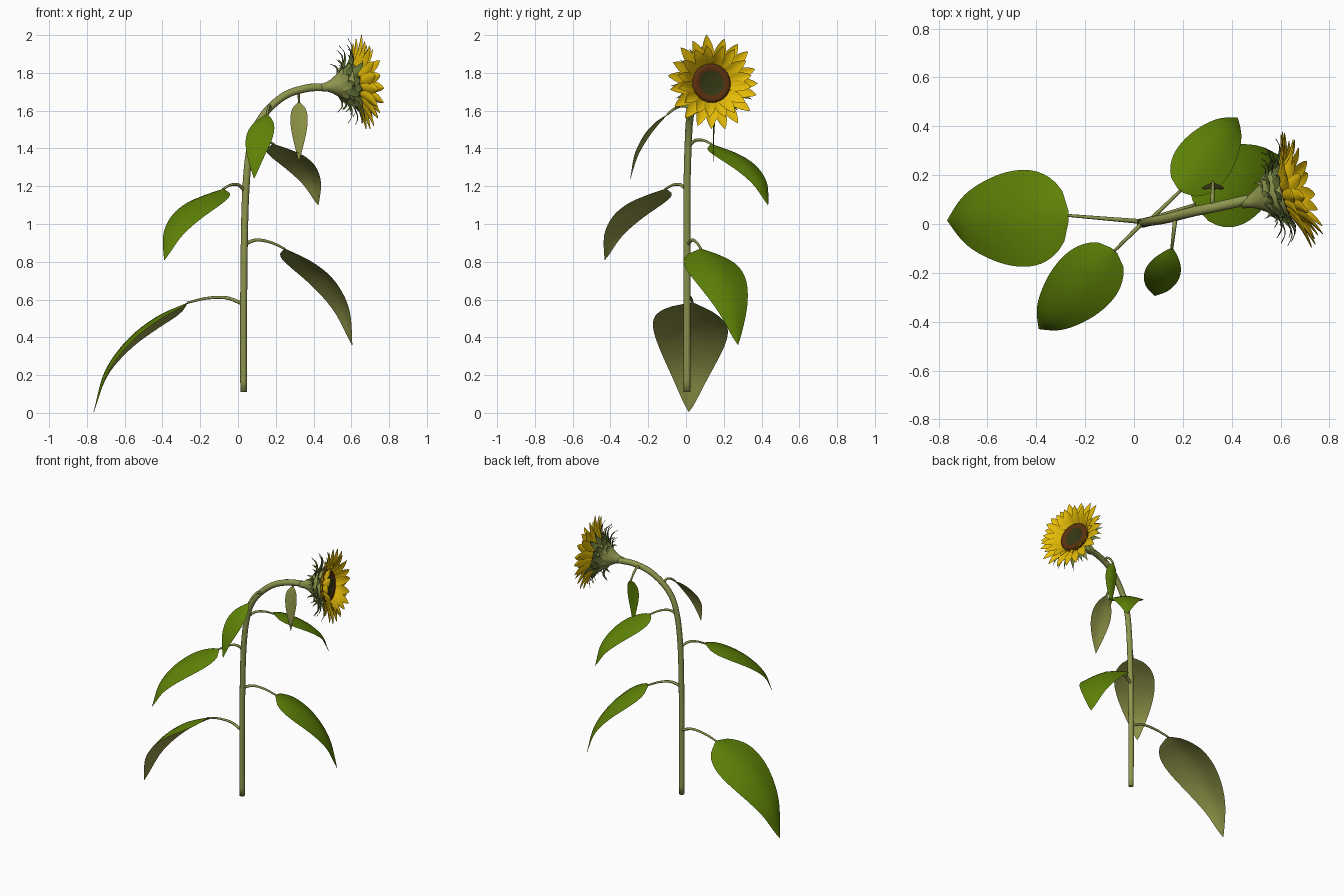
import bpy, bmesh, math, random
from mathutils import Vector as V

if "Cube" in bpy.data.objects:
    bpy.data.objects.remove(bpy.data.objects["Cube"])

random.seed(4)


def mat(name, *rgb):
    m = bpy.data.materials.new(name)
    m.diffuse_color = (*rgb, 1)
    m.use_nodes = True
    m.node_tree.nodes["Principled BSDF"].inputs["Base Color"].default_value = m.diffuse_color
    return m


STEM = mat("stem_olive", .27, .30, .075)
LEAF = mat("leaf_green", .112, .225, .002)
UNDER = mat("leaf_underside", .28, .30, .065)
SEPAL = mat("sepal_green", .16, .215, .045)
PETAL = mat("petal_yellow", .83, .53, .002)
BROWN = mat("disc_brown", .105, .03, .005)
CORE = mat("disc_core", .034, .04, .007)


def finish(name, bm, mats):
    me = bpy.data.meshes.new(name)
    bm.to_mesh(me)
    bm.free()
    for m in mats:
        me.materials.append(m)
    for p in me.polygons:
        p.use_smooth = True
    bpy.context.collection.objects.link(bpy.data.objects.new(name, me))


def spline(pts, n):
    """n+1 points on a Catmull-Rom curve through pts"""
    p = [V(q) for q in pts]
    p = [2 * p[0] - p[1]] + p + [2 * p[-1] - p[-2]]
    out = []
    for i in range(n + 1):
        u = i / n * (len(pts) - 1)
        k = min(int(u), len(pts) - 2)
        t = u - k
        a, b, c, d = p[k:k + 4]
        out.append((2 * b + (c - a) * t + (2 * a - 5 * b + 4 * c - d) * t * t
                    + (3 * b - a - 3 * c + d) * t ** 3) / 2)
    return out


def tangent(path, i):
    return (path[min(i + 1, len(path) - 1)] - path[max(i - 1, 0)]).normalized()


def skin(bm, rings, pick=None):
    """quads between closed rings of points, capped at both ends"""
    rings = [[bm.verts.new(p) for p in r] for r in rings]
    n = len(rings[0])
    for i, (a, b) in enumerate(zip(rings, rings[1:])):
        for k in range(n):
            f = bm.faces.new((a[k], a[(k + 1) % n], b[(k + 1) % n], b[k]))
            f.material_index = pick(i) if pick else 0
    bm.faces.new(rings[0][::-1])
    bm.faces.new(rings[-1]).material_index = pick(len(rings)) if pick else 0


def circle(c, r, u, w, sides):
    return [c + r * (math.cos(a) * u + math.sin(a) * w)
            for a in (2 * math.pi * k / sides for k in range(sides))]


def tube(name, path, r0, r1, sides):
    """tapered round sweep along a path"""
    bm, rings, ref = bmesh.new(), [], V((.2, 1, 0))
    for i, p in enumerate(path):
        t = tangent(path, i)
        ref = (ref - t * ref.dot(t)).normalized()
        r = r0 + (r1 - r0) * i / (len(path) - 1)
        rings.append(circle(p, r, ref, t.cross(ref), sides))
    skin(bm, rings)
    finish(name, bm, [STEM])


def blade(bm, path, side, half, shape, droop, cols):
    """two-sided leaf or petal; the underside gets material 1"""
    n = len(path) - 1
    start, skew, power = shape
    for layer in (0, 1):
        grid = []
        for i, p in enumerate(path):
            nor = tangent(path, i).cross(side).normalized()
            t = (start + (1 - start) * i / n) ** skew
            w = half * max(math.sin(math.pi * t), .002) ** power
            row = []
            for j in range(cols + 1):
                s = 2 * j / cols - 1
                drop = droop * w * abs(s) ** 1.5 + layer * .003 * (1 - s * s)
                row.append(bm.verts.new(p + side * (w * s) - nor * drop))
            grid.append(row)
        for a, b in zip(grid, grid[1:]):
            for j in range(cols):
                q = (a[j], b[j], b[j + 1], a[j + 1])
                bm.faces.new(q[::-1] if layer else q).material_index = layer


# outline = sine hump: (start phase, skew, power)
HEART, SLIM, PETAL_SHAPE, SEPAL_SHAPE = (.002, .6, .85), (.01, .9, .95), (.15, 1, .8), (.5, 1, 1.3)

# ---- stem
tube("stem", spline([(.03, .005, .11), (.03, .005, .6), (.04, .005, 1.15), (.07, .012, 1.43),
                     (.13, .022, 1.57), (.24, .05, 1.675), (.36, .075, 1.718), (.47, .1, 1.725)], 56),
     .018, .021, 14)


# ---- leaves: arched stalk, then a blade that bends ever more downward
def leaf(name, start, base, tip, half, shape=HEART, head=None, roll=0):
    start, base, tip = V(start), V(base), V(tip)
    stalk = [start.lerp(base, t) + V((0, 0, .034 * math.sin(math.pi * t ** .8))) for t in (0, .3, .65, 1)]
    tube("petiole_" + name, spline(stalk, 16), .010, .006, 8)
    d = tip - base
    pts = [base + V((d.x * h, d.y * h, d.z * v))
           for h, v in ((0, 0), (.33, .13), (.64, .34), (.88, .63), (1, 1))]
    h = V((*head, 0)) if head else d
    side = V((-h.y, h.x, 0)).normalized() + V((0, 0, roll))
    bm = bmesh.new()
    blade(bm, spline(pts, 24), side.normalized(), half, shape, .2, 6)
    finish("leaf_" + name, bm, [LEAF, UNDER])


leaf("low_left", (.03, .01, .575), (-.27, .035, .583), (-.765, .015, .005), .2, roll=.13)
leaf("low_right", (.03, .01, .89), (.25, .08, .868), (.605, .275, .36), .165)
leaf("mid_left", (.04, .01, 1.17), (-.08, -.11, 1.185), (-.39, -.43, .81), .135)
leaf("mid_right", (.06, .01, 1.405), (.19, .137, 1.422), (.425, .435, 1.1), .118)
leaf("high_front", (.17, .03, 1.6), (.155, -.1, 1.58), (.085, -.295, 1.24), .072, SLIM, (-.2, -1))
leaf("high_back", (.32, .07, 1.7), (.323, .17, 1.645), (.323, .145, 1.33), .046, SLIM, (0, 1))

# ---- flower head frame: centre, facing axis and two radial axes
C = V((.605, .127, 1.742))
N = V((1, .27, .12)).normalized()
A = V((0, 0, 1)).cross(N).normalized()
B = N.cross(A)


def revolve(name, prof, mats, pick=None):
    """spin (radius, height) points round the flower axis"""
    bm = bmesh.new()
    skin(bm, [circle(C + N * h, r, A, B, 32) for r, h in prof], pick)
    finish(name, bm, mats)


revolve("receptacle", [(.02, -.17), (.025, -.14), (.036, -.115), (.056, -.085), (.08, -.055),
                       (.1, -.025), (.108, 0), (.104, .015)], [STEM])
revolve("seed_disc", [(.106, .012), (.106, .028), (.098, .042), (.085, .045), (.066, .036),
                      (.04, .031), (.01, .03)], [BROWN, CORE], lambda i: int(i > 3))


def ring(name, count, prof, half, shape, turn, m, droop, jitter):
    """circle of petals or sepals following a (radius, height) path"""
    bm = bmesh.new()
    for k in range(count):
        a = 2 * math.pi * (k + turn + random.uniform(-.15, .15)) / count
        rad = math.cos(a) * A + math.sin(a) * B
        grow = 1 + random.uniform(-jitter, jitter)
        lift = random.uniform(-jitter, jitter) * .05
        r0 = prof[0][0]
        pts = [C + rad * (r0 + (r - r0) * grow) + N * (h + lift * i) for i, (r, h) in enumerate(prof)]
        blade(bm, spline(pts, 9), N.cross(rad), half, shape, droop, 4)
    finish(name, bm, [m, m])


# ---- petals in two rows, cupped forward
ring("outer_petals", 19, [(.095, .01), (.17, .046), (.25, .07)], .033, PETAL_SHAPE, 0, PETAL, -.25, .06)
ring("inner_petals", 16, [(.098, .022), (.145, .075), (.2, .112)], .03, PETAL_SHAPE, .5, PETAL, -.25, .08)

# ---- sepals in three rows, tips curling back; the rearmost are olive scales
for row, (r, h, reach) in enumerate([(.1, -.01, .12), (.088, -.04, .105), (.066, -.07, .07)]):
    path = [(r, h), (r + reach * .35, h + .022), (r + reach * .7, h + .028), (r + reach, h + .01)]
    ring(f"sepals_row_{row + 1}", 15 - 2 * row, path, .024, SEPAL_SHAPE, .4 * row,
         STEM if row == 2 else SEPAL, .2, .2)
